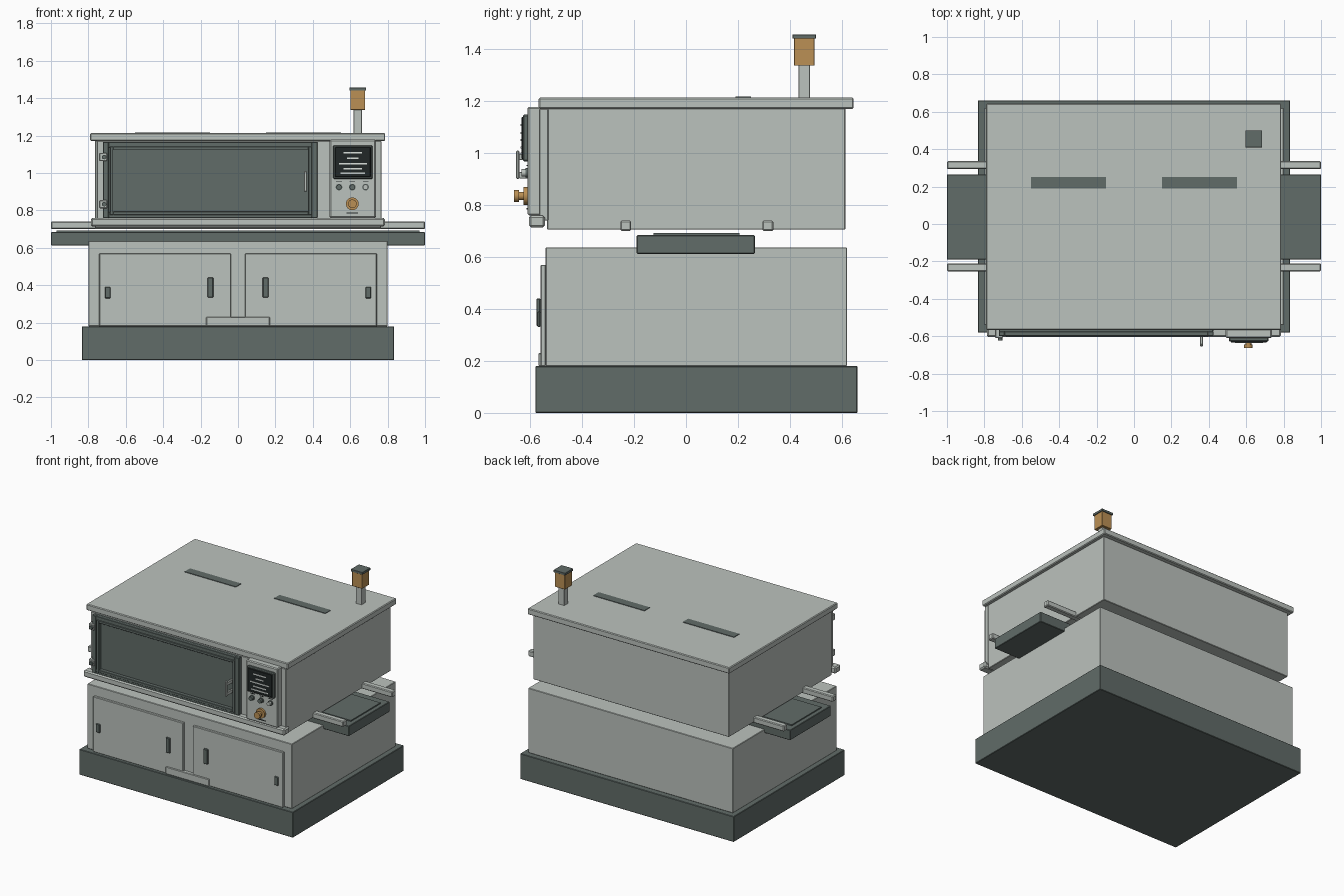
import bpy
from math import radians
from mathutils import Vector

cube = bpy.data.objects.get("Cube")
if cube:
    bpy.data.objects.remove(cube, do_unlink=True)


def material(name, r, g, b):
    m = bpy.data.materials.new(name)
    m.use_nodes = True
    m.diffuse_color = (r, g, b, 1)
    m.node_tree.nodes["Principled BSDF"].inputs["Base Color"].default_value = (r, g, b, 1)
    return m


LIGHT = material("light grey metal", 0.50, 0.54, 0.51)
DARK = material("dark grey green", 0.12, 0.15, 0.14)
BRASS = material("brass", 0.50, 0.28, 0.09)
BLACK = material("screen black", 0.015, 0.02, 0.02)
WHITE = material("display white", 0.72, 0.76, 0.73)


def box(name, x, y, z, mat, bevel=0.003):
    """Box from (min, max) pairs along each axis."""
    lo, hi = Vector((x[0], y[0], z[0])), Vector((x[1], y[1], z[1]))
    bpy.ops.mesh.primitive_cube_add(size=1, location=(lo + hi) / 2)
    ob = bpy.context.object
    ob.name = name
    ob.scale = hi - lo
    bpy.ops.object.transform_apply(location=False, rotation=False, scale=True)
    ob.data.materials.append(mat)
    if bevel:
        mod = ob.modifiers.new("soft edges", "BEVEL")
        mod.width = bevel
        mod.segments = 1
    return ob


def dial(name, x, z, y, radius, mat):
    """Cylinder lying along y, between the two y values."""
    bpy.ops.mesh.primitive_cylinder_add(
        vertices=24, radius=radius, depth=y[1] - y[0],
        location=(x, sum(y) / 2, z), rotation=(radians(90), 0, 0))
    ob = bpy.context.object
    ob.name = name
    ob.data.materials.append(mat)
    bpy.ops.object.shade_smooth_by_angle()
    return ob


def frame(name, x, z, y, width, mat):
    """Four bars around a rectangle in the front plane."""
    for i, edge in enumerate((x[0], x[1] - width)):
        box(f"{name}_side_{i}", (edge, edge + width), y, z, mat, 0.002)
    for i, edge in enumerate((z[0], z[1] - width)):
        box(f"{name}_bar_{i}", (x[0] + width, x[1] - width), y, (edge, edge + width), mat, 0.002)


# Plinth and lower cabinet
box("plinth", (-0.835, 0.835), (-0.58, 0.66), (0, 0.18), DARK)
box("cabinet", (-0.8, 0.8), (-0.54, 0.62), (0.18, 0.637), LIGHT)
for side, s in (("left", 1), ("right", -1)):
    def span(a, b):
        return tuple(sorted((s * a, s * b)))
    box(f"cabinet_door_{side}", span(0.038, 0.742), (-0.56, -0.54), (0.18, 0.57), LIGHT)
    box(f"door_pull_{side}", span(0.132, 0.163), (-0.576, -0.56), (0.335, 0.44), DARK)
    box(f"door_latch_{side}", span(0.682, 0.712), (-0.572, -0.56), (0.33, 0.39), DARK)
    # Roof vents
    box(f"roof_vent_{side}", span(0.15, 0.55), (0.19, 0.25), (1.205, 1.217), DARK, 0)
box("kick_plate", (-0.17, 0.17), (-0.568, -0.54), (0.18, 0.23), LIGHT)

# Sliding tray and its rails
box("tray", (-1, 1), (-0.19, 0.265), (0.612, 0.684), DARK)
box("tray_liner", (-0.97, 0.97), (-0.125, 0.205), (0.68, 0.692), DARK, 0)
for i, y in enumerate((-0.232, 0.315)):
    box(f"tray_rail_{i}", (-1, 1), (y - 0.021, y + 0.021), (0.7, 0.74), LIGHT, 0.005)

# Oven body, roof and front surround
box("oven_body", (-0.765, 0.765), (-0.535, 0.613), (0.705, 1.172), LIGHT)
box("roof", (-0.79, 0.787), (-0.567, 0.645), (1.17, 1.213), LIGHT, 0.005)
box("front_surround", (-0.755, 0.768), (-0.565, -0.53), (0.74, 1.17), LIGHT)
box("front_lip", (-0.787, 0.785), (-0.605, -0.543), (0.714, 0.76), LIGHT, 0.008)

# Oven door with inset window
box("oven_door", (-0.722, 0.424), (-0.578, -0.56), (0.76, 1.166), DARK)
frame("door_frame", (-0.722, 0.424), (0.76, 1.166), (-0.598, -0.575), 0.03, DARK)
frame("window_trim", (-0.685, 0.395), (0.775, 1.142), (-0.603, -0.575), 0.018, DARK)
for i, z in enumerate((0.833, 1.085)):
    box(f"hinge_{i}", (-0.742, -0.7), (-0.61, -0.56), (z - 0.022, z + 0.022), LIGHT, 0.004)
    dial(f"hinge_pin_{i}", -0.716, z, (-0.622, -0.61), 0.012, DARK)

# Door handle
box("handle_grip", (0.352, 0.37), (-0.654, -0.641), (0.9, 1.01), LIGHT, 0.004)
for i, z in enumerate((0.915, 0.985)):
    box(f"handle_mount_{i}", (0.354, 0.368), (-0.643, -0.575), (z - 0.012, z + 0.012), LIGHT, 0.002)

# Control panel
box("control_panel", (0.49, 0.737), (-0.61, -0.54), (0.76, 1.178), LIGHT, 0.006)
box("screen_bezel", (0.508, 0.72), (-0.628, -0.605), (0.968, 1.148), DARK, 0.005)
box("screen", (0.518, 0.71), (-0.634, -0.62), (0.978, 1.138), BLACK, 0.003)
for i, (z, half) in enumerate(((1.108, 0.05), (1.078, 0.03), (1.05, 0.075), (1.022, 0.05), (0.998, 0.065))):
    box(f"display_bar_{i}", (0.614 - half, 0.614 + half), (-0.637, -0.632), (z - 0.004, z + 0.004), WHITE, 0)
for i, x in enumerate((0.54, 0.611, 0.682)):
    dial(f"button_ring_{i}", x, 0.924, (-0.618, -0.605), 0.018, DARK)
    dial(f"button_{i}", x, 0.924, (-0.634, -0.61), 0.014, LIGHT if i == 2 else DARK)
    box(f"button_mark_{i}", (x - 0.015, x + 0.015), (-0.613, -0.608), (0.951, 0.955), BLACK, 0)
dial("knob_flange", 0.611, 0.835, (-0.625, -0.605), 0.034, BRASS)
dial("knob_stem", 0.611, 0.835, (-0.645, -0.62), 0.016, BRASS)
dial("knob_grip", 0.611, 0.835, (-0.662, -0.643), 0.023, BRASS)
box("knob_mark", (0.58, 0.642), (-0.613, -0.608), (0.783, 0.788), BLACK, 0)

# Chimney
for name, half, z, mat in (("post", 0.022, (1.21, 1.34), LIGHT),
                           ("lantern", 0.039, (1.337, 1.443), BRASS),
                           ("cap", 0.045, (1.44, 1.456), DARK)):
    box(f"chimney_{name}", (0.64 - half, 0.64 + half), (0.455 - half, 0.455 + half), z, mat, 0.001)
